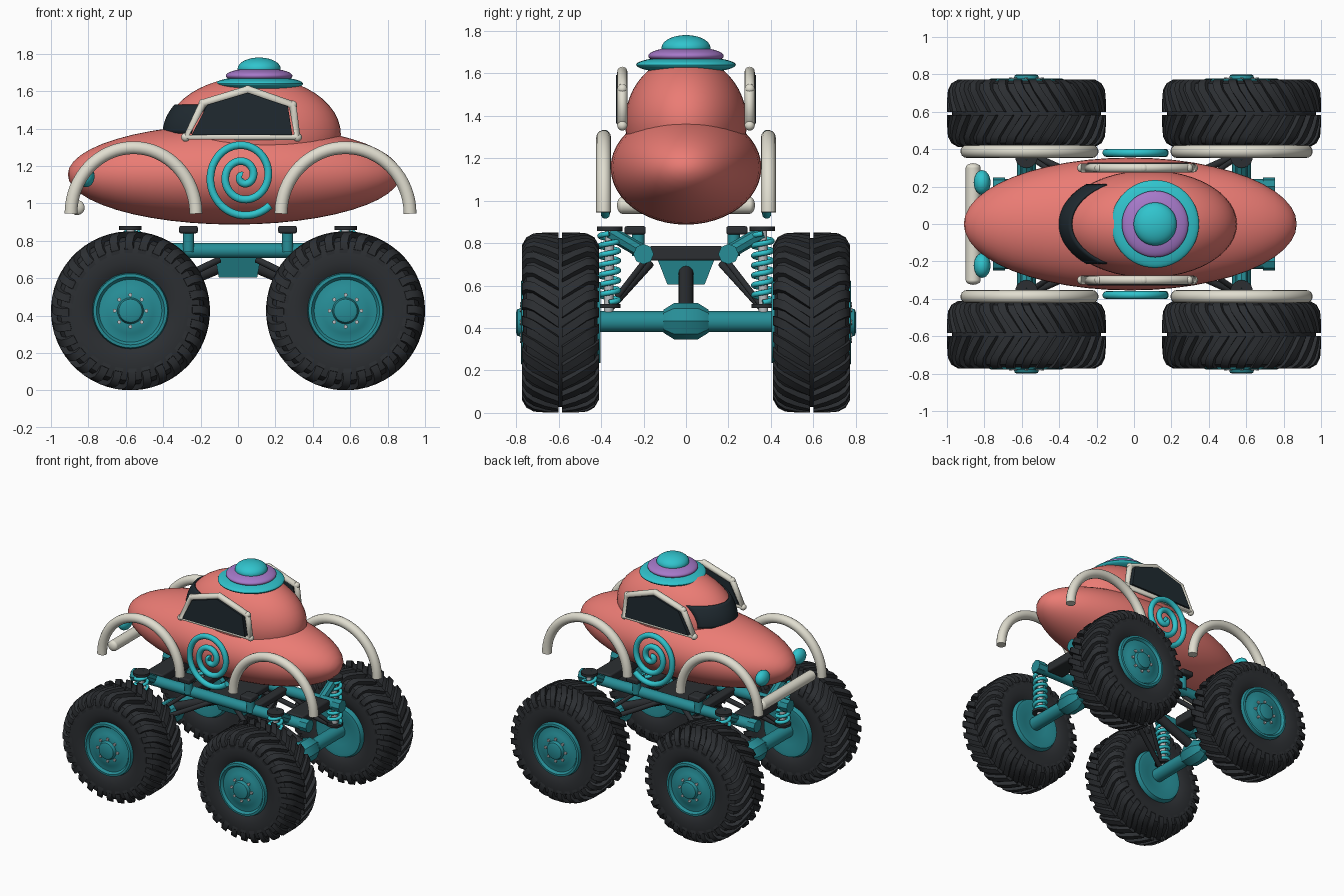
import bpy, bmesh
from math import pi, sin, cos, sqrt, radians
from mathutils import Vector, Matrix

if "Cube" in bpy.data.objects:
    bpy.data.objects.remove(bpy.data.objects["Cube"])


def mat(name, *c):
    m = bpy.data.materials.new(name)
    m.diffuse_color = (*c, 1)
    m.use_nodes = True
    m.node_tree.nodes["Principled BSDF"].inputs["Base Color"].default_value = m.diffuse_color
    return m


CORAL = mat("coral", .83, .20, .175)
TEAL = mat("bright_teal", .03, .55, .61)
FRAME = mat("frame_teal", .02, .27, .31)
PURPLE = mat("purple", .38, .19, .58)
CREAM = mat("cream", .75, .73, .63)
BLACK = mat("rubber", .025, .028, .032)
GLASS = mat("glass", .014, .023, .03)
STEEL = mat("steel", .5, .52, .54)


def finish(name, bm, m):
    bmesh.ops.recalc_face_normals(bm, faces=bm.faces[:])
    me = bpy.data.meshes.new(name)
    bm.to_mesh(me)
    bm.free()
    me.materials.append(m)
    ob = bpy.data.objects.new(name, me)
    bpy.context.collection.objects.link(ob)
    return ob


def ellipsoid(name, c, r, m, u=48, v=24, axis='Z'):
    bm = bmesh.new()
    rot = Matrix.Rotation(pi / 2, 4, 'Y') if axis == 'X' else Matrix()
    bmesh.ops.create_uvsphere(bm, u_segments=u, v_segments=v, radius=1, matrix=rot)
    bmesh.ops.transform(bm, matrix=Matrix.Translation(c) @ Matrix.Diagonal((*r, 1)), verts=bm.verts[:])
    return finish(name, bm, m)


def rod(name, p, q, r, m, segs=20, r2=None):
    p, q = Vector(p), Vector(q)
    rot = (q - p).to_track_quat('Z', 'Y').to_matrix().to_4x4()
    bm = bmesh.new()
    bmesh.ops.create_cone(bm, cap_ends=True, segments=segs, radius1=r, radius2=r2 or r,
                          depth=(q - p).length, matrix=Matrix.Translation((p + q) / 2) @ rot)
    return finish(name, bm, m)


def box(name, c, size, m, bevel=.01):
    bm = bmesh.new()
    bmesh.ops.create_cube(bm, size=1, matrix=Matrix.Translation(c) @ Matrix.Diagonal((*size, 1)))
    ob = finish(name, bm, m)
    b = ob.modifiers.new("bevel", 'BEVEL')
    b.width, b.segments = bevel, 2
    return ob


def tube(name, pts, r, m, closed=False, res=5):
    cu = bpy.data.curves.new(name, 'CURVE')
    cu.dimensions = '3D'
    cu.bevel_depth, cu.bevel_resolution, cu.use_fill_caps = r, res, True
    sp = cu.splines.new('POLY')
    sp.points.add(len(pts) - 1)
    for pt, co in zip(sp.points, pts):
        pt.co = (*co, 1)
    sp.use_cyclic_u = closed
    cu.materials.append(m)
    ob = bpy.data.objects.new(name, cu)
    bpy.context.collection.objects.link(ob)
    return ob


def lathe(name, prof, c, m, segs=64, s=1):
    """Spin (radius, y) profile about the y axis."""
    bm = bmesh.new()
    vs = [bm.verts.new((r, y * s, 0)) for r, y in prof]
    es = [bm.edges.new(e) for e in zip(vs, vs[1:])]
    bmesh.ops.spin(bm, geom=vs + es, axis=(0, 1, 0), cent=(0, 0, 0), angle=2 * pi, steps=segs)
    bmesh.ops.remove_doubles(bm, verts=bm.verts[:], dist=1e-5)
    bmesh.ops.translate(bm, vec=c, verts=bm.verts[:])
    return finish(name, bm, m)


def lugs(name, c, n=28):
    """Chevron tread bars wrapping over both shoulders."""
    secs = [(.008, .38, .425, 0), (.07, .38, .425, .10), (.125, .37, .420, .19),
            (.16, .35, .402, .23), (.181, .33, .365, .25), (.179, .31, .325, .26)]
    bm = bmesh.new()
    for i in range(n):
        for side in (-1, 1):
            rings = []
            for y, r0, r1, da in secs:
                a = 2 * pi * (i + .5 * (side > 0)) / n + da
                rings.append([bm.verts.new((c[0] + r * cos(a + h), c[1] + side * y, c[2] + r * sin(a + h)))
                              for r, h in ((r0, -.068), (r1, -.055), (r1, .055), (r0, .068))])
            for a, b in zip(rings, rings[1:]):
                for k in range(4):
                    bm.faces.new((a[k], a[k - 1], b[k - 1], b[k]))
            bm.faces.new(rings[0])
            bm.faces.new(rings[-1])
    return finish(name, bm, BLACK)


# Body shell, cabin and stacked roof discs
ellipsoid("body", (-.02, 0, 1.155), (.89, .355, .268), CORAL, axis='X')
CC, CR = (.08, 0, 1.37), (.47, .287, .31)
ellipsoid("cabin", CC, CR, CORAL)
ellipsoid("roof_disc_lower", (.113, 0, 1.64), (.235, .235, .04), TEAL)
ellipsoid("roof_disc_middle", (.113, 0, 1.682), (.178, .178, .043), PURPLE)
ellipsoid("roof_disc_top", (.113, 0, 1.72), (.115, .115, .06), TEAL)

# Windshield: band following the cabin surface
bm = bmesh.new()
grid = []
for i in range(25):
    row = []
    for j in range(9):
        y, z = -.21 + .42 * i / 24, 1.375 + .15 * j / 8
        x = CC[0] - CR[0] * sqrt(1 - (y / CR[1]) ** 2 - ((z - CC[2]) / CR[2]) ** 2) - .008
        row.append(bm.verts.new((x, y, z)))
    grid.append(row)
for a, b in zip(grid, grid[1:]):
    for j in range(8):
        bm.faces.new((a[j], b[j], b[j + 1], a[j + 1]))
ws = finish("windshield", bm, GLASS)
sol = ws.modifiers.new("thickness", 'SOLIDIFY')
sol.thickness, sol.offset = .012, 0

# Parts repeated on both sides
WIN = [(-.28, 1.354), (-.187, 1.535), (.053, 1.607), (.292, 1.526), (.318, 1.354)]
for s, side in ((-1, "near"), (1, "far")):
    tube(f"window_frame_{side}", [(x, s * .3, z) for x, z in WIN], .024, CREAM, closed=True)
    for x, z in WIN:
        ellipsoid(f"window_corner_{side}", (x, s * .3, z), (.024,) * 3, CREAM, 16, 8)
    bm = bmesh.new()
    f = bm.faces.new([bm.verts.new((x, s * .29, z)) for x, z in WIN])
    for v in f.verts:
        v.co = Vector((.04, s * .29, 1.46)) + (v.co - Vector((.04, s * .29, 1.46))) * .9
    ext = bmesh.ops.extrude_face_region(bm, geom=[f])
    bmesh.ops.translate(bm, vec=(0, s * .04, 0), verts=[g for g in ext['geom'] if isinstance(g, bmesh.types.BMVert)])
    finish(f"side_window_{side}", bm, GLASS)

    pts = []
    for i in range(101):
        t = i / 100
        a, r = .75 * pi + 5 * pi * t, .005 + .215 * t
        pts.append((.027 + r * cos(a) * .93, s * .38, 1.145 + r * sin(a)))
    tube(f"spiral_{side}", pts, .021, TEAL)
    ellipsoid(f"headlight_{side}", (-.812, s * .222, 1.145), (.045, .066, .058), TEAL, 24, 12)

    for cx, rx, end in ((-.559, .334, "front"), (.575, .345, "rear")):
        arc = [(cx + rx * cos(pi * i / 32), s * .388, .945 + .353 * sin(pi * i / 32)) for i in range(33)]
        tube(f"fender_{end}_{side}", arc, .035, CREAM)

    rod(f"chassis_rail_{side}", (-.7, s * .2, .748), (.7, s * .2, .748), .04, FRAME)

    for e, end in ((-1, "front"), (1, "rear")):
        tag = f"{end}_{side}"
        X = .575 * e
        # Wheel
        c = (X, s * .592, .426)
        lathe(f"tire_{tag}", [(.19, -.15), (.215, -.165), (.26, -.175), (.33, -.174), (.372, -.16), (.393, -.13),
                              (.398, 0), (.393, .13), (.372, .16), (.33, .174), (.26, .175), (.215, .165),
                              (.19, .15)], c, BLACK)
        lugs(f"tread_{tag}", c)
        lathe(f"rim_{tag}", [(0, -.17), (.1, -.175), (.165, -.19), (.19, -.188), (.205, -.15), (.205, .15),
                             (.198, .184), (.182, .186), (.168, .168), (.125, .172), (.115, .178), (.07, .18),
                             (.062, .203), (.05, .208), (0, .208)], c, FRAME, 48, s)
        for k in range(8):
            a = pi * (k + .5) / 4 - pi / 8
            bx, bz = c[0] + .085 * cos(a), c[2] + .085 * sin(a)
            rod(f"wheel_bolt_{tag}", (bx, s * .76, bz), (bx, s * .782, bz), .011, STEEL, 6)
        # Suspension
        rod(f"rail_end_{tag}", (e * .69, s * .2, .748), (e * .755, s * .2, .748), .048, FRAME, 8)
        rod(f"shock_arm_{tag}", (X, s * .19, .75), (X, s * .36, .85), .034, FRAME, 8)
        rod(f"shock_cap_{tag}", (X, s * .36, .858), (X, s * .36, .878), .06, BLACK, 24)
        rod(f"shock_rod_{tag}", (X, s * .365, .46), (X, s * .36, .86), .022, STEEL)
        rod(f"shock_seat_{tag}", (X, s * .365, .495), (X, s * .365, .512), .056, BLACK, 24)
        coil = [(X + .044 * cos(2 * pi * i / 16), s * .362 + .044 * sin(2 * pi * i / 16), .52 + .325 * i / 112)
                for i in range(113)]
        tube(f"spring_{tag}", coil, .013, TEAL, res=2)
        rod(f"lower_link_{tag}", (e * .1, s * .17, .70), (e * .55, s * .37, .48), .018, BLACK, 12)
        rod(f"upper_link_{tag}", (e * .3, s * .19, .72), (e * .56, s * .36, .50), .014, BLACK, 12)
        # Body mounts
        rod(f"mount_post_{tag}", (e * .265, s * .225, .74), (e * .265, s * .225, .85), .03, FRAME)
        box(f"mount_pad_{tag}", (e * .265, s * .24, .86), (.1, .1, .04), BLACK)

# Front bumper with rounded ends
rod("bumper", (-.86, -.3, .978), (-.86, .3, .978), .04, CREAM, 24)
for s in (-1, 1):
    ellipsoid("bumper_end", (-.86, s * .3, .978), (.04, .025, .04), CREAM, 24, 12)

# Axles, drive shafts and crossmembers
for e, end in ((-1, "front"), (1, "rear")):
    X = .575 * e
    rod(f"axle_{end}", (X, -.42, .43), (X, .42, .43), .05, FRAME, 24)
    lathe(f"differential_{end}", [(0, -.105), (.055, -.105), (.086, -.055), (.086, .055), (.055, .105), (0, .105)],
          (X, 0, .432), FRAME, 8)
    rod(f"drive_shaft_{end}", (e * .08, 0, .67), (X, 0, .46), .035, BLACK)
    box(f"crossmember_{end}", (e * .6, 0, .752), (.14, .34, .07), BLACK)
    box(f"inner_crossmember_{end}", (e * .265, 0, .752), (.07, .4, .05), BLACK)

# Gearbox with tapered bottom, and its carrier plate
bm = bmesh.new()
bmesh.ops.create_cube(bm, size=1, matrix=Matrix.Translation((0, 0, .665)) @ Matrix.Diagonal((.25, .27, .12, 1)))
for v in bm.verts:
    if v.co.z < .66:
        v.co.x *= .82
        v.co.y *= .65
finish("gearbox", bm, FRAME)
box("gearbox_plate", (0, 0, .745), (.3, .38, .045), BLACK)

# Smooth shading with sharp edges kept
bpy.ops.object.select_all(action='DESELECT')
for ob in bpy.context.scene.objects:
    if ob.type == 'MESH':
        ob.select_set(True)
        bpy.context.view_layer.objects.active = ob
bpy.ops.object.shade_smooth_by_angle(angle=radians(35))
